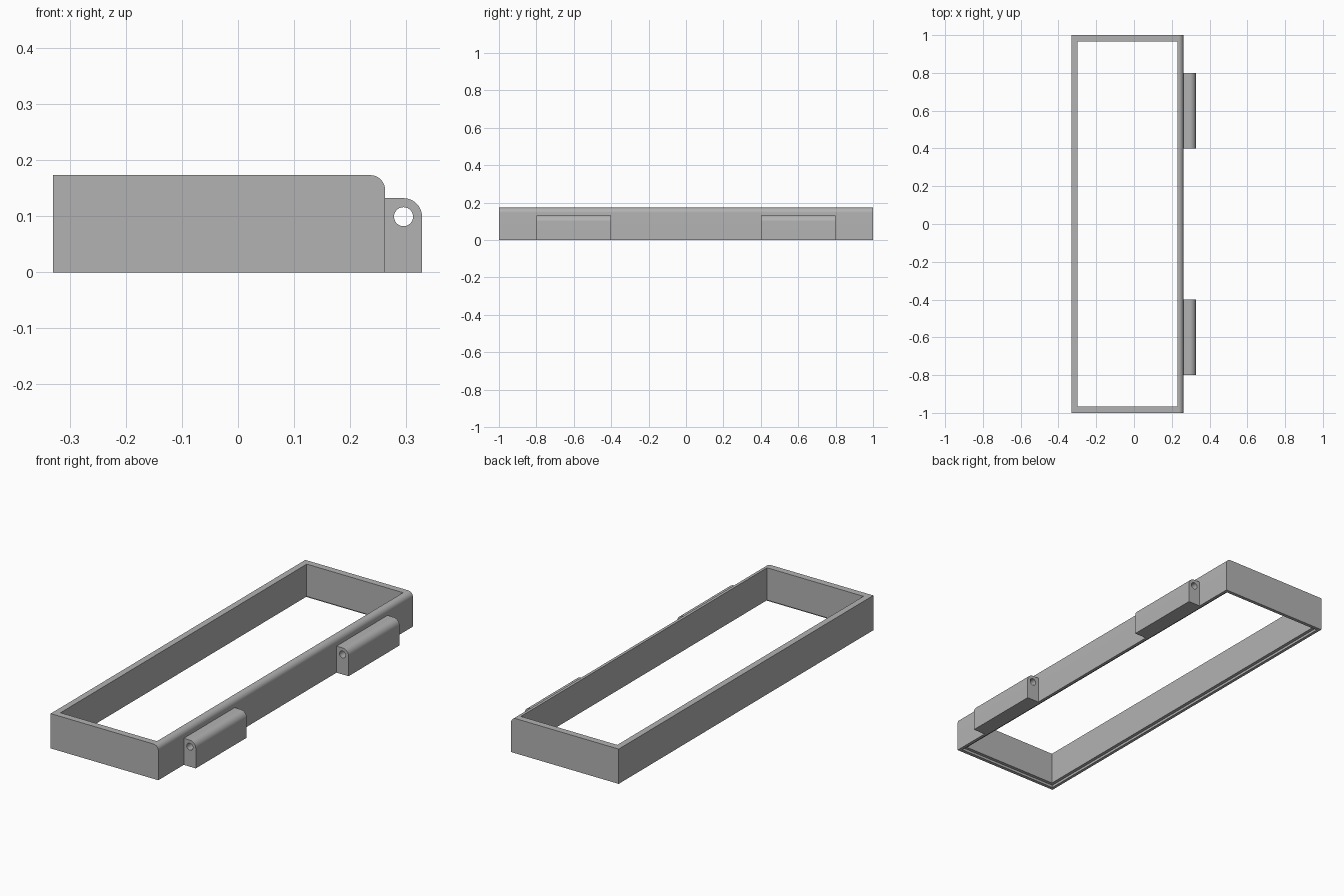
import bpy, bmesh, math

if "Cube" in bpy.data.objects:
    bpy.data.objects.remove(bpy.data.objects["Cube"])

grey = bpy.data.materials.new("plain grey")
grey.diffuse_color = (0.45, 0.45, 0.45, 1)
grey.use_nodes = True
grey.node_tree.nodes["Principled BSDF"].inputs["Base Color"].default_value = grey.diffuse_color


def prism(name, outline, y0, y1):
    """Extrude an (x, z) outline from y0 to y1."""
    bm = bmesh.new()
    face = bm.faces.new([bm.verts.new((x, y0, z)) for x, z in outline])
    ext = bmesh.ops.extrude_face_region(bm, geom=[face])
    moved = [v for v in ext["geom"] if isinstance(v, bmesh.types.BMVert)]
    bmesh.ops.translate(bm, verts=moved, vec=(0, y1 - y0, 0))
    bmesh.ops.recalc_face_normals(bm, faces=bm.faces)
    mesh = bpy.data.meshes.new(name)
    bm.to_mesh(mesh)
    bm.free()
    mesh.materials.append(grey)
    obj = bpy.data.objects.new(name, mesh)
    bpy.context.collection.objects.link(obj)
    return obj


def arc(cx, cz, r, a0, a1, n):
    return [(cx + r * math.cos(math.radians(a0 + (a1 - a0) * i / n)),
             cz + r * math.sin(math.radians(a0 + (a1 - a0) * i / n))) for i in range(n + 1)]


def rounded_block(x0, x1, z1, r):
    """Rectangle on the ground with its upper right corner rounded."""
    return [(x0, 0), (x1, 0)] + arc(x1 - r, z1 - r, r, 0, 90, 12) + [(x0, z1)]


def box(name, x0, x1, y, z0, z1):
    return prism(name, [(x0, z0), (x1, z0), (x1, z1), (x0, z1)], -y, y)


def cut(target, cutter):
    mod = target.modifiers.new(cutter.name, 'BOOLEAN')
    mod.operation, mod.solver, mod.object = 'DIFFERENCE', 'EXACT', cutter
    bpy.context.view_layer.objects.active = target
    target.select_set(True)
    bpy.ops.object.modifier_apply(modifier=mod.name)
    bpy.data.objects.remove(cutter)


def smooth(obj):
    bpy.ops.object.select_all(action='DESELECT')
    obj.select_set(True)
    bpy.context.view_layer.objects.active = obj
    bpy.ops.object.shade_smooth_by_angle(angle=math.radians(30))


# Rectangular frame with a rounded upper edge on the hinge side
frame = prism("frame", rounded_block(-0.33, 0.262, 0.173, 0.026), -1, 1)
cut(frame, box("opening", -0.299, 0.231, 0.967, -0.1, 0.3))
# Shallow step around the underside of the opening
cut(frame, box("underside_step", -0.315, 0.247, 0.983, -0.1, 0.012))
smooth(frame)

# Two hinge knuckles with a through hole for the pin
for side, y0 in (("front", -0.8), ("back", 0.4)):
    knuckle = prism(side + "_hinge_knuckle", rounded_block(0.262, 0.328, 0.132, 0.033), y0, y0 + 0.4)
    cut(knuckle, prism("pin_hole", arc(0.295, 0.099, 0.017, 0, 345, 23), y0 - 0.1, y0 + 0.5))
    smooth(knuckle)
